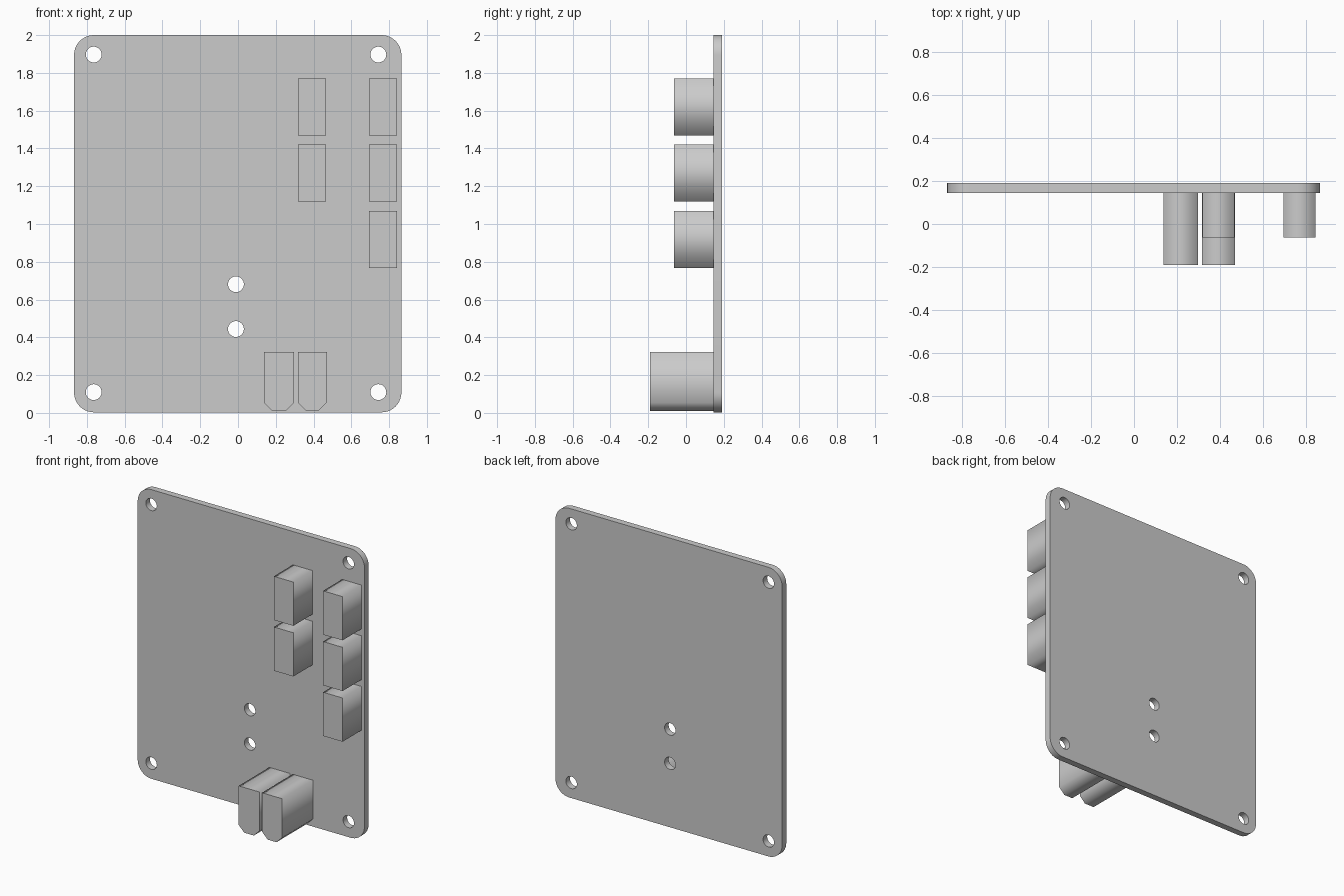
import bpy, bmesh
from math import pi, sin, cos

if "Cube" in bpy.data.objects:
    bpy.data.objects.remove(bpy.data.objects["Cube"])

FRONT, BACK = 0.145, 0.19      # board faces along y


def arc(cx, cz, r, a0, a1, n):
    return [(cx + r * cos(a0 + (a1 - a0) * i / n),
             cz + r * sin(a0 + (a1 - a0) * i / n)) for i in range(n + 1)]


def plate(name, loops, y0, y1):
    """Extrude an x/z outline (further loops are holes) between y0 and y1."""
    curve = bpy.data.curves.new(name + "_outline", 'CURVE')
    curve.dimensions = '2D'
    curve.fill_mode = 'BOTH'
    curve.extrude = (y1 - y0) / 2
    for pts in loops:
        s = curve.splines.new('POLY')
        s.points.add(len(pts) - 1)
        for p, (x, z) in zip(s.points, pts):
            p.co = (x, z, 0, 1)
        s.use_cyclic_u = True
    tmp = bpy.data.objects.new(name + "_outline", curve)
    bpy.context.collection.objects.link(tmp)
    mesh = bpy.data.meshes.new_from_object(
        tmp.evaluated_get(bpy.context.evaluated_depsgraph_get()))
    bpy.data.objects.remove(tmp)
    bm = bmesh.new()
    bm.from_mesh(mesh)
    for v in bm.verts:
        x, z, d = v.co
        v.co = (x, (y0 + y1) / 2 - d, z)
    bmesh.ops.remove_doubles(bm, verts=bm.verts, dist=1e-5)
    bmesh.ops.dissolve_limit(bm, angle_limit=0.001, verts=bm.verts, edges=bm.edges) if len(loops) == 1 else None
    bmesh.ops.recalc_face_normals(bm, faces=bm.faces)
    bm.to_mesh(mesh)
    bm.free()
    mesh.name = name
    obj = bpy.data.objects.new(name, mesh)
    bpy.context.collection.objects.link(obj)
    return obj


# Board: rounded rectangle with four corner holes and two centre holes
L, R, B, T, rad = -0.868, 0.865, 0.003, 2.0, 0.105
outline = []
for cx, cz, a in ((R - rad, T - rad, 0), (L + rad, T - rad, pi / 2),
                  (L + rad, B + rad, pi), (R - rad, B + rad, 1.5 * pi)):
    outline += arc(cx, cz, rad, a, a + pi / 2, 10)
hole_centres = [(x, z) for x in (-0.764, 0.743) for z in (0.11, 1.897)]
hole_centres += [(-0.011, 0.681), (-0.011, 0.444)]
holes = [arc(x, z, 0.042, 0, 2 * pi, 32)[:-1] for x, z in hole_centres]
board = plate("board", [outline] + holes, FRONT, BACK)
bpy.context.view_layer.objects.active = board
board.select_set(True)
bpy.ops.object.shade_smooth_by_angle(angle=pi / 6)

# Small connector blocks: inner column of two, outer column of three
W, H, STEP = 0.149, 0.302, 0.35
for column, x, count in (("inner", 0.318, 2), ("outer", 0.694, 3)):
    for i in range(count):
        z = 1.77 - STEP * i
        plate(f"{column}_connector_{i + 1}",
              [[(x, z - H), (x + W, z - H), (x + W, z), (x, z)]], -0.063, FRONT)

# Tall terminals at the lower edge, with chamfered bottom corners
c, zb, zt = 0.043, 0.011, 0.323
for i, (x0, x1) in enumerate(((0.138, 0.297), (0.317, 0.47))):
    plate(f"terminal_{i + 1}",
          [[(x0 + c, zb), (x1 - c, zb), (x1, zb + c), (x1, zt),
            (x0, zt), (x0, zb + c)]], -0.19, FRONT)
